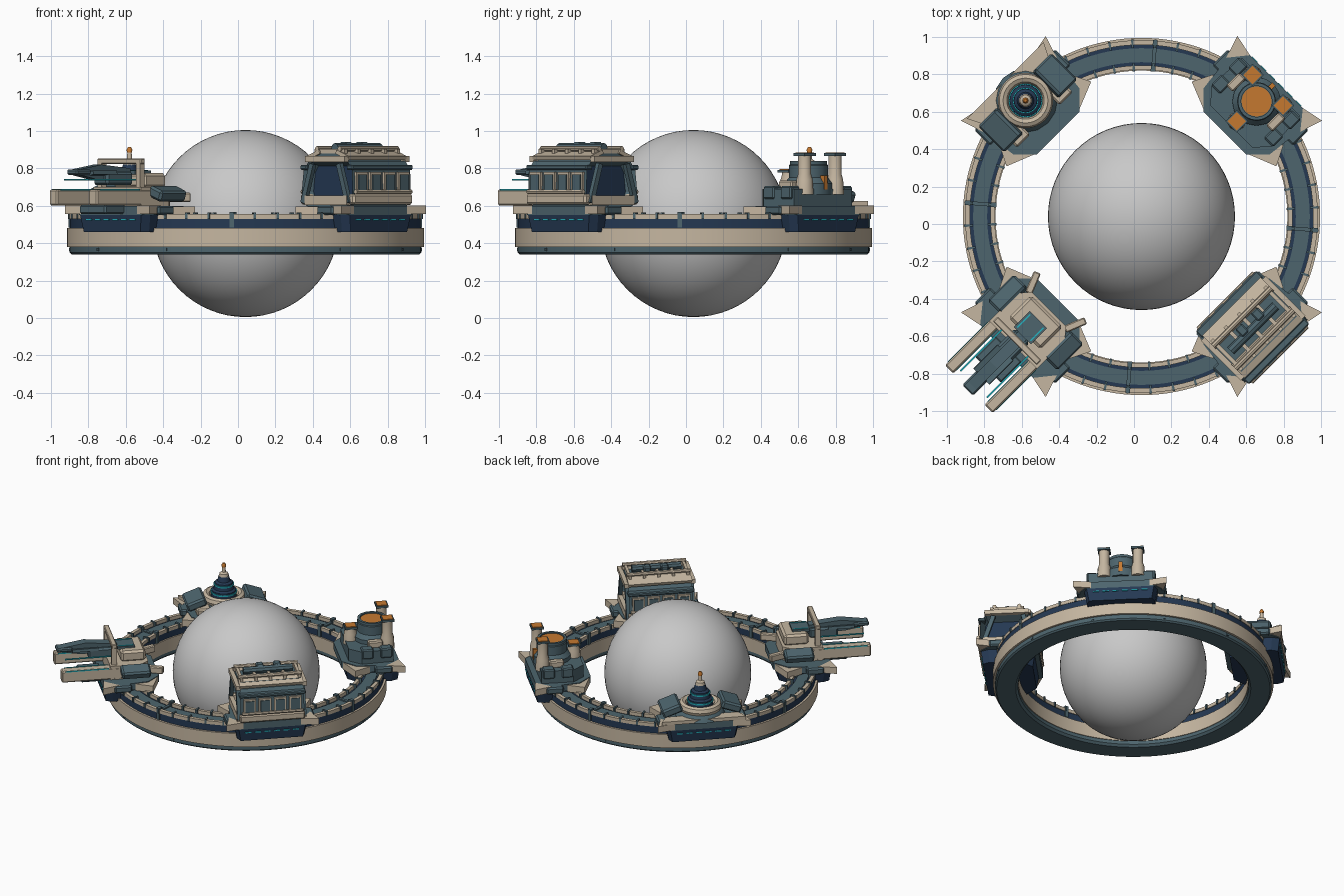
import bpy, bmesh, math
from mathutils import Matrix, Vector

if "Cube" in bpy.data.objects:
    bpy.data.objects.remove(bpy.data.objects["Cube"])

def mat(name, r, g, b):
    m = bpy.data.materials.new(name)
    m.diffuse_color = (r, g, b, 1)
    m.use_nodes = True
    m.node_tree.nodes["Principled BSDF"].inputs["Base Color"].default_value = m.diffuse_color
    return m

BEIGE = mat("beige", .56, .47, .355)
SLATE = mat("slate", .075, .13, .155)
NAVY = mat("navy", .018, .04, .085)
CYAN = mat("cyan", .02, .45, .53)
ORANGE = mat("orange", .56, .19, .03)
GREY = mat("grey", .58, .58, .58)
CENTRE = Matrix.Translation((.04, .04, 0))
frame = CENTRE

def finish(bm, name, mats, smooth=False, m=None):
    bm.transform(frame @ (m or Matrix()))
    bmesh.ops.recalc_face_normals(bm, faces=bm.faces)
    me = bpy.data.meshes.new(name)
    bm.to_mesh(me)
    bm.free()
    for c in mats:
        me.materials.append(c)
    if smooth:
        for p in me.polygons:
            p.use_smooth = True
        me.set_sharp_from_angle(angle=math.radians(35))
    ob = bpy.data.objects.new(name, me)
    bpy.context.collection.objects.link(ob)
    return ob

def box(name, c, s, col, rot=(0, 0, 0), bevel=0.0):
    bm = bmesh.new()
    bmesh.ops.create_cube(bm, size=1)
    bmesh.ops.scale(bm, vec=s, verts=bm.verts)
    if bevel:
        bmesh.ops.bevel(bm, geom=bm.edges[:], offset=bevel, segments=1, affect='EDGES')
    r = [Matrix.Rotation(math.radians(a), 4, ax) for a, ax in zip(rot, "XYZ")]
    return finish(bm, name, [col], m=Matrix.Translation(c) @ r[2] @ r[1] @ r[0])

def prism(name, pts, lo, hi, col, axis='Z', taper=1.0, inset=None):
    """Extrude a profile along Z (points x,y) or Y (points x,z)."""
    bm = bmesh.new()
    cx = sum(p[0] for p in pts) / len(pts)
    cy = sum(p[1] for p in pts) / len(pts)
    rows = []
    for h, k in ((lo, taper), (hi, 1)):
        q = [(cx + (a - cx) * k, cy + (b - cy) * k) for a, b in pts]
        rows.append([bm.verts.new((a, b, h) if axis == 'Z' else (a, h, b)) for a, b in q])
    ends = [bm.faces.new(r) for r in rows]
    n = len(pts)
    for i in range(n):
        bm.faces.new([rows[0][i], rows[0][(i + 1) % n], rows[1][(i + 1) % n], rows[1][i]])
    if inset:
        bmesh.ops.recalc_face_normals(bm, faces=bm.faces)
        for f in ends:
            bmesh.ops.inset_individual(bm, faces=[f], thickness=inset)
            bmesh.ops.translate(bm, vec=-f.normal * .06, verts=f.verts)
            f.material_index = 1
    return finish(bm, name, [col, NAVY])

def lathe(name, prof, col, at=(0, 0, 0), n=32, closed=False):
    """Revolve (radius, height) points; a closed profile makes a ring."""
    bm = bmesh.new()
    rows = [[bm.verts.new((r * math.cos(t), r * math.sin(t), z)) for t in
             [2 * math.pi * i / n for i in range(n)]] for r, z in prof]
    for a, b in list(zip(rows, rows[1:])) + ([(rows[-1], rows[0])] if closed else []):
        for i in range(n):
            j = (i + 1) % n
            bm.faces.new([a[i], a[j], b[j], b[i]])
    if not closed:
        bm.faces.new(rows[0])
        bm.faces.new(rows[-1])
    return finish(bm, name, [col], True, Matrix.Translation(at))

def rod(name, a, b, r, col, n=8):
    a, b = Vector(a), Vector(b)
    bm = bmesh.new()
    bmesh.ops.create_cone(bm, cap_ends=True, segments=n, radius1=r, radius2=r, depth=(b - a).length)
    q = (b - a).to_track_quat('Z', 'Y').to_matrix().to_4x4()
    return finish(bm, name, [col], m=Matrix.Translation((a + b) / 2) @ q)

# Central sphere
bm = bmesh.new()
bmesh.ops.create_uvsphere(bm, u_segments=64, v_segments=32, radius=.5)
finish(bm, "planet_sphere", [GREY], True, Matrix.Translation((0, 0, .505)))

# Station ring layers
def band(name, r0, r1, z0, z1, col):
    lathe(name, [(r0, z0), (r1, z0), (r1, z1), (r0, z1)], col, n=128, closed=True)
lathe("ring_underside", [(.80, .34), (.93, .34), (.94, .35), (.94, .38), (.785, .38), (.785, .355)], SLATE, n=128, closed=True)
band("ring_hull", .78, .955, .38, .48, BEIGE)
band("ring_upper_wall", .79, .94, .48, .53, NAVY)
band("ring_deck", .825, .90, .525, .538, SLATE)
band("outer_rail", .918, .943, .53, .555, BEIGE)
band("inner_rail", .785, .808, .53, .555, BEIGE)

# Rail joints, braces and keel studs around the ring
for i in range(48):
    frame = CENTRE @ Matrix.Rotation(math.radians(i * 7.5 + 3), 4, 'Z')
    for r in (.926, .80):
        box("rail_joint", (r, 0, .546), (.046, .012, .034), SLATE)
    if i % 4 == 0:
        box("keel_stud", (.935, 0, .367), (.02, .018, .016), SLATE)
    if i % 12 == 11:
        for r in (.932, .793):
            box("ring_brace", (r, 0, .525), (.03, .025, .085), SLATE)
        box("deck_brace", (.865, 0, .537), (.15, .02, .02), SLATE)

# Docking platform shared by all four modules
def platform():
    base = [(.66, -.16), (.74, -.24), (.97, -.25), (1.02, -.23), (1.02, .23), (.97, .25), (.74, .24), (.66, .16)]
    prism("platform_base", base, .46, .55, NAVY, taper=.93)
    lid = [(.63, -.16), (.72, -.25), (.97, -.28), (1.02, -.24), (1.02, .24), (.97, .28), (.72, .25), (.63, .16)]
    prism("platform_lid", lid, .55, .60, SLATE)
    for s in (-1, 1):
        prism("outer_corner_fin", [(1.045, .32 * s), (.92, .28 * s), (1.02, .20 * s)], .555, .602, BEIGE)
        prism("inner_corner_fin", [(.70, .32 * s), (.64, .17 * s), (.81, .265 * s)], .545, .595, BEIGE)
        box("corner_block", (.90, .27 * s, .575), (.12, .07, .05), SLATE, bevel=.01)
    for i in range(6):
        box("light_dash", (1.019, (i - 2.5) * .066, .525), (.008, .042, .007), CYAN)

def module(angle):
    global frame
    frame = CENTRE @ Matrix.Rotation(math.radians(angle), 4, 'Z')
    platform()

# Habitat hall: open-ended hall with windows and ribbed roof
module(-45)
hall = [(.68, .60), (.645, .67), (.66, .79), (.70, .84), (.99, .84), (1.025, .79), (1.03, .67), (1.0, .60)]
prism("habitat_hall", hall, -.22, .22, SLATE, 'Y', inset=.03)
for u, s in ((.66, -1), (1.02, 1)):
    box("hall_skirt", (u, 0, .635), (.05, .45, .055), BEIGE, bevel=.01)
    box("hall_eave", (u - .005 * s, 0, .805), (.05, .46, .025), SLATE, bevel=.006)
    box("roof_slope", (u - .07 * s, 0, .872), (.10, .44, .022), BEIGE, (0, 20 * s, 0))
    for i in range(4):
        v = (i - 1.5) * .105
        box("window_frame", (u + .012 * s, v, .725), (.016, .085, .11), BEIGE)
        box("window_pane", (u + .018 * s, v, .725), (.016, .062, .085), SLATE)
    rod("hall_pipe", (u + .022 * s, -.21, .675), (u + .022 * s, .21, .675), .012, BEIGE)
for s in (-1, 1):
    for u, lean in ((.70, 18), (.97, -18)):
        box("end_frame_post", (u, .225 * s, .72), (.03, .025, .22), SLATE, (0, lean, 0))
    box("end_frame_top", (.845, .23 * s, .85), (.30, .03, .03), BEIGE)
    box("end_frame_sill", (.845, .225 * s, .63), (.32, .03, .05), BEIGE)
box("roof_bed", (.845, 0, .86), (.24, .42, .04), SLATE)
for i in range(5):
    box("roof_rib", (.845, (i - 2) * .10, .892), (.23, .02, .025), BEIGE)
for u in (.76, .93):
    rod("roof_rail", (u, -.22, .905), (u, .22, .905), .014, BEIGE)
rod("roof_duct", (.845, -.17, .91), (.845, .17, .91), .025, SLATE)
for v in (-.05, .07):
    box("roof_unit", (.81, v, .92), (.06, .05, .04), SLATE, bevel=.008)

# Refinery: drum with stacks
module(45)
prism("refinery_plinth", [(.68, -.16), (.76, -.23), (.98, -.22), (.98, .22), (.76, .23), (.68, .16)], .60, .69, SLATE)
for v in (-.2, .2):
    for u in (.80, .93):
        box("plinth_crate", (u, v, .67), (.08, .07, .07), SLATE, bevel=.008)
    box("plinth_pad", (.865, v * .75, .71), (.10, .05, .05), BEIGE, bevel=.008)
lathe("refinery_drum", [(.13, .66), (.13, .72), (.105, .75), (.105, .815), (.095, .825)], SLATE, (.87, 0, 0), 16)
lathe("drum_lid", [(.08, .82), (.08, .831)], ORANGE, (.87, 0, 0))
lathe("drum_rim", [(.083, .82), (.10, .82), (.10, .838), (.083, .838)], SLATE, (.87, 0, 0), 24, True)
box("drum_heat_strip", (.984, 0, .725), (.035, .025, .075), ORANGE)
for u, v, top in ((.955, .115, .87), (.955, -.115, .87), (.72, 0, .78)):
    lathe("stack", [(.05, .66), (.045, .74), (.036, .77), (.036, top)], BEIGE, (u, v, 0), 12)
    box("stack_cap", (u, v, top + .004), (.085, .085, .014), SLATE)
    box("stack_glow", (u, v, top + .012), (.07, .07, .008), ORANGE)
    rod("feed_pipe", (u, v, .72), (.87, 0, .72), .02, BEIGE)

# Beacon: ring collar with tiered tower
module(135)
prism("beacon_apron", [(1.03, -.29), (.95, -.25), (.95, .25), (1.03, .29)], .60, .625, BEIGE)
lathe("beacon_base", [(.17, .60), (.15, .64), (.12, .66)], SLATE, (.877, 0, 0), 16)
collar = [(.12 + .028 * math.cos(t * math.pi / 4), .665 + .035 * math.sin(t * math.pi / 4)) for t in range(8)]
lathe("beacon_collar", collar, BEIGE, (.877, 0, 0), 32, True)
lathe("beacon_drum", [(.09, .65), (.085, .72), (.07, .73), (.062, .775), (.045, .785), (.035, .82)], NAVY, (.877, 0, 0), 16)
for r, z in ((.091, .70), (.07, .755)):
    lathe("beacon_light", [(r - .012, z), (r, z), (r, z + .01), (r - .012, z + .01)], CYAN, (.877, 0, 0), 24, True)
lathe("beacon_spire", [(.036, .815), (.03, .84), (.014, .85), (.012, .885)], BEIGE, (.877, 0, 0), 12)
lathe("beacon_tip", [(.014, .885), (.016, .90), (.008, .915)], ORANGE, (.877, 0, 0), 12)
for s in (-1, 1):
    box("beacon_wing", (.86, .205 * s, .665), (.20, .14, .06), SLATE, (-20 * s, 0, 0), .012)
    box("wing_foot", (.78, .16 * s, .62), (.10, .10, .05), BEIGE, bevel=.01)

# Launcher: twin beams, central boom and gantry
module(225)
prism("launcher_body", [(.70, -.13), (.76, -.18), (.97, -.18), (.97, .18), (.76, .18), (.70, .13)], .60, .70, BEIGE)
box("launcher_house", (.80, 0, .735), (.17, .24, .08), BEIGE, bevel=.015)
box("house_roof", (.84, 0, .778), (.12, .13, .02), SLATE)
for s in (-1, 1):
    box("launch_beam", (1.09, .15 * s, .645), (.43, .062, .085), BEIGE, bevel=.008)
    for side in (-1, 1):
        box("beam_light", (1.13, (.15 + .032 * side) * s, .685), (.30, .004, .008), CYAN)
    box("guide_light", (1.10, .10 * s, .74), (.34, .008, .008), CYAN)
    box("gantry_post", (.94, .145 * s, .77), (.035, .03, .15), BEIGE)
    box("inner_strut", (.66, .16 * s, .645), (.12, .04, .05), BEIGE, (0, 0, -22 * s), .006)
    box("side_panel", (.80, .21 * s, .665), (.20, .10, .06), SLATE, (-20 * s, 0, 0), .012)
    box("boom_vane", (1.12, .045 * s, .775), (.18, .03, .02), SLATE, (12 * s, 0, 0))
    box("roof_light", (.84, .05 * s, .789), (.10, .008, .006), CYAN)
box("gantry_bar", (.94, 0, .838), (.036, .33, .03), BEIGE, bevel=.005)
box("boom_root", (1.0, 0, .745), (.20, .11, .07), SLATE, bevel=.012)
prism("boom", [(.90, .74), (.90, .80), (1.12, .82), (1.31, .79), (1.31, .77), (1.15, .74)], -.032, .032, SLATE, 'Y')
box("boom_tip", (1.26, 0, .78), (.11, .08, .03), SLATE, bevel=.008)
box("lower_boom", (1.08, 0, .58), (.16, .20, .05), SLATE, bevel=.01)
